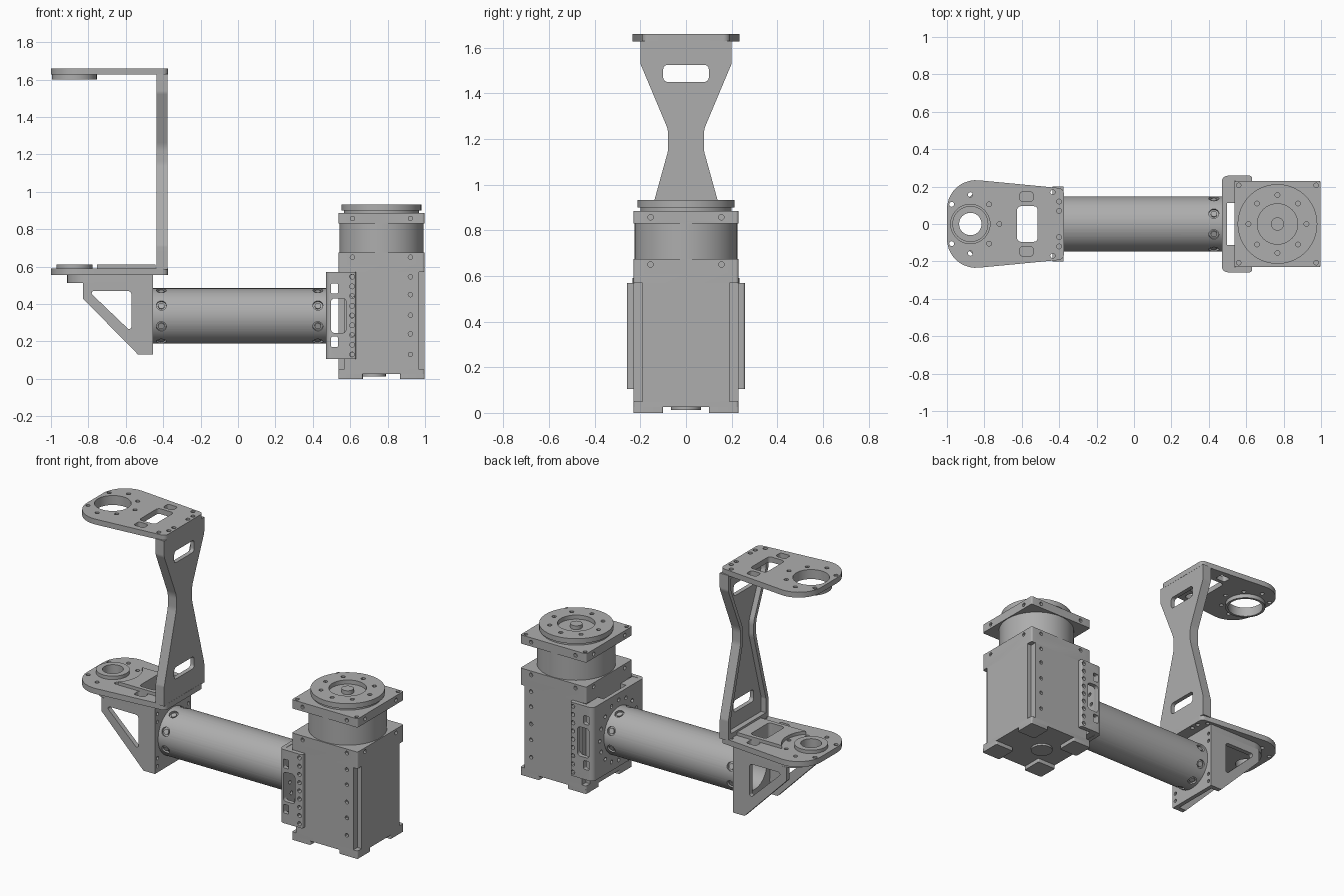
import bpy, bmesh, math
from mathutils import Vector, Matrix

cube = bpy.data.objects.get("Cube")
if cube:
    bpy.data.objects.remove(cube, do_unlink=True)

grey = bpy.data.materials.new("machined_grey")
grey.use_nodes = True
grey.diffuse_color = (0.42, 0.42, 0.42, 1)
grey.node_tree.nodes["Principled BSDF"].inputs["Base Color"].default_value = (0.42, 0.42, 0.42, 1)
parts = []


# ---- helpers ----
def place(axis, a, b, h):
    return {"x": (h, a, b), "y": (a, h, b), "z": (a, b, h)}[axis]


def add_prism(bm, pts, axis, lo, hi):
    low = [bm.verts.new(place(axis, a, b, lo)) for a, b in pts]
    high = [bm.verts.new(place(axis, a, b, hi)) for a, b in pts]
    faces = [bm.faces.new(low), bm.faces.new(high)]
    for i in range(len(pts)):
        j = (i + 1) % len(pts)
        faces.append(bm.faces.new((low[i], low[j], high[j], high[i])))
    bmesh.ops.recalc_face_normals(bm, faces=faces)


def solid(name, *prisms):
    """One object from (outline, axis, low, high) prisms."""
    bm = bmesh.new()
    for p in prisms:
        add_prism(bm, *p)
    mesh = bpy.data.meshes.new(name)
    bm.to_mesh(mesh)
    bm.free()
    mesh.materials.append(grey)
    ob = bpy.data.objects.new(name, mesh)
    bpy.context.collection.objects.link(ob)
    parts.append(ob)
    return ob


def circle(a, b, r, n=32):
    return [(a + r * math.cos(2 * math.pi * i / n), b + r * math.sin(2 * math.pi * i / n)) for i in range(n)]


def fillet(corners, n=6):
    """Outline from (a, b, radius) corners."""
    out = []
    for i, (a, b, r) in enumerate(corners):
        p = Vector((a, b))
        u = (Vector(corners[i - 1][:2]) - p).normalized()
        v = (Vector(corners[(i + 1) % len(corners)][:2]) - p).normalized()
        if r == 0:
            out.append((a, b))
            continue
        t = r / math.tan(u.angle(v) / 2)
        c = p + (u + v).normalized() * (r / math.sin(u.angle(v) / 2))
        s, e = p + u * t - c, p + v * t - c
        turn = math.atan2(s.x * e.y - s.y * e.x, s.dot(e))
        for k in range(n + 1):
            q = c + Matrix.Rotation(turn * k / n, 2) @ s
            out.append((q.x, q.y))
    return out


def rect(a0, a1, b0, b1, r=0):
    return fillet([(a0, b0, r), (a1, b0, r), (a1, b1, r), (a0, b1, r)])


def cut(ob, cutter):
    mod = ob.modifiers.new("cut", "BOOLEAN")
    mod.operation, mod.solver, mod.object = "DIFFERENCE", "EXACT", cutter
    bpy.context.view_layer.objects.active = ob
    bpy.ops.object.modifier_apply(modifier=mod.name)
    parts.remove(cutter)
    bpy.data.objects.remove(cutter, do_unlink=True)


def cut_prisms(ob, prisms):
    cut(ob, solid("cutter", *prisms))


SIDES = (-1, 1)
MX, HALF, TZ = 0.767, 0.23, 0.336   # motor centre, motor half width, tube height


def side_holes(offsets, heights, r=0.012):
    """Shallow holes on all four faces of the motor."""
    out = []
    for z in heights:
        for o in offsets:
            for s in SIDES:
                f = s * HALF
                out.append((circle(MX + o, z, r, 12), "y", f - 0.02, f + 0.02))
    return out


# ---- motor housing ----
e, n1, n2 = HALF, 0.19, 0.2
quarter = [(e, n1), (n2, n1), (n2, e)]
notched = []
for sx, sy in ((1, 1), (-1, 1), (-1, -1), (1, -1)):
    q = [(MX + sx * a, sy * b) for a, b in quarter]
    notched += q if sx * sy > 0 else q[::-1]
body = solid("motor_body", (notched, "z", 0.05, 0.57))
cut_prisms(body, side_holes((-0.155, 0.155), (0.13, 0.24, 0.34, 0.45, 0.545)))

square = rect(MX - e, MX + e, -e, e, 0.012)


def face_holes(z):
    ends = [(circle(y, z, 0.012, 12), "x", MX + s * e - 0.02, MX + s * e + 0.02)
            for y in (-0.155, 0.155) for s in SIDES]
    return side_holes((-0.155, 0.155), (z,)) + ends


head = solid("motor_head", (square, "z", 0.57, 0.675))
cut_prisms(head, face_holes(0.65))
solid("motor_base", (square, "z", 0.025, 0.05))
solid("motor_feet", *[(rect(*sorted((MX + sx * 0.1, MX + sx * e)), *sorted((sy * 0.1, sy * e)), 0.008), "z", 0, 0.026)
                      for sx in SIDES for sy in SIDES])
solid("base_cap", (circle(0.725, 0, 0.065), "z", 0.012, 0.03))
solid("gear_drum", (circle(MX, 0, 0.225, 64), "z", 0.67, 0.835))
flange = solid("motor_flange", (square, "z", 0.83, 0.885))
cut_prisms(flange, face_holes(0.857) + [(circle(MX + sx * 0.207, sy * 0.207, 0.012, 12), "z", 0.86, 0.9)
                                        for sx in SIDES for sy in SIDES])

# ---- output disc ----
solid("output_collar", (circle(MX, 0, 0.2, 64), "z", 0.88, 0.902))
disc = solid("output_disc", (circle(MX, 0, 0.213, 64), "z", 0.9, 0.932))
cut_prisms(disc, [(circle(MX, 0, 0.108, 48), "z", 0.906, 0.95)] +
           [(circle(MX + x, y, 0.013, 12), "z", 0.91, 0.95) for x, y in circle(0, 0, 0.155, 8)])
solid("output_hub", (circle(MX, 0, 0.035, 24), "z", 0.9, 0.93))

# ---- channel bracket holding the motor ----
outline = []
channel = fillet([(0.63, 0.258, 0.01), (0.47, 0.258, 0.03), (0.47, -0.258, 0.03), (0.63, -0.258, 0.01),
                  (0.63, -0.231, 0), (0.496, -0.231, 0.01), (0.496, 0.231, 0.01), (0.63, 0.231, 0)])
bracket = solid("motor_bracket", (channel, "z", 0.105, 0.57))
windows = [(rect(0.497, 0.578, 0.245, 0.43, 0.02), "y", -0.3, 0.3)]
windows += [(rect(0.497, 0.535, z, z + 0.055, 0.008), "y", -0.3, 0.3) for z in (0.17, 0.455)]
windows += [(circle(0.61, 0.13 + 0.052 * i, 0.013, 12), "y", -0.3, 0.3) for i in range(9)]
cut_prisms(bracket, windows)
cut_prisms(bracket, [(circle(y, z, 0.012, 12), "x", 0.4, 0.53) for y, z in circle(0, TZ, 0.19, 16)])
solid("bracket_spacers", *[(rect(0.49, 0.537, *sorted((s * 0.113, s * 0.231))), "z", z, z + 0.045)
                           for s in SIDES for z in (0.107, 0.523)])

# ---- tube with countersunk screws ----
tube = solid("arm_tube", (circle(0, TZ, 0.148, 64), "x", -0.456, 0.471))
cut_prisms(tube, [(circle(0, TZ, 0.12, 48), "x", -0.6, -0.3)])


def screw_ring(name, r, inner, outer):
    ob = solid(name, *[(circle(x, 0, r, 16), "z", inner, outer) for x in (-0.41, 0.427) for _ in range(8)])
    per = len(ob.data.vertices) // 16
    for i, v in enumerate(ob.data.vertices):
        turn = Matrix.Rotation(math.radians(22.5 + 45 * ((i // per) % 8)), 4, "X")
        v.co = turn @ v.co + Vector((0, 0, TZ))
    return ob


cut(tube, screw_ring("cutter", 0.027, 0.134, 0.2))
screw_ring("tube_screws", 0.017, 0.13, 0.143)

# ---- gusseted tube mount ----
mount = solid("mount_plate", (rect(-0.18, 0.18, 0.13, 0.54), "x", -0.482, -0.455))
cut_prisms(mount, [(circle(0, TZ, 0.12, 48), "x", -0.6, -0.4)] +
           [(circle(s * 0.155, z, 0.011, 12), "x", -0.6, -0.4) for s in SIDES for z in (0.17, 0.22, 0.45, 0.5)])
triangle = [(-0.83, 0.515), (-0.83, 0.43), (-0.535, 0.13), (-0.48, 0.13), (-0.48, 0.515)]
hole = fillet([(-0.8, 0.47, 0.012), (-0.57, 0.47, 0.02), (-0.57, 0.25, 0.012)])
for s, side in ((1, "back"), (-1, "front")):
    gusset = solid(side + "_gusset", (triangle, "y", *sorted((s * 0.15, s * 0.18))))
    cut_prisms(gusset, [(hole, "y", -0.3, 0.3)])
window = (rect(-0.625, -0.515, -0.095, 0.095, 0.02), "z", 0.4, 2)
shelf = solid("mount_shelf", (fillet([(-0.455, -0.18, 0), (-0.455, 0.18, 0), (-0.915, 0.18, 0.12), (-0.915, -0.18, 0.12)]),
                              "z", 0.512, 0.556))
cut_prisms(shelf, [window, (circle(-0.875, 0, 0.06), "z", 0.4, 0.7)])

# ---- yoke plates ----
plate = fillet([(-0.375, -0.19, 0.03), (-0.375, 0.19, 0.03), (-0.86, 0.238, 0.14),
                (-1.0, 0.225, 0.01), (-1.0, -0.225, 0.01), (-0.86, -0.238, 0.14)][:2] +
               [(-1.0, 0.25, 0.155), (-1.0, -0.25, 0.155)], 10)
HX = -0.875
for name, lo, hi, bore in (("lower_yoke_plate", 0.555, 0.59, 0.06), ("upper_yoke_plate", 1.626, 1.66, 0.105)):
    ob = solid(name, (plate, "z", lo, hi))
    spots = [(HX + sx * 0.1, sy * 0.105) for sx in SIDES for sy in SIDES]
    spots += [(x, s * y) for x, y in ((HX, 0.157), (-0.435, 0.17), (-0.4, 0.12), (-0.4, 0.07)) for s in SIDES]
    spots.append((-0.72, 0))
    holes = [window, (circle(HX, 0, bore, 48), "z", 0.4, 2)]
    holes += [(circle(x, y, 0.013, 12), "z", 0.4, 2) for x, y in spots]
    holes += [(rect(-0.61, -0.54, s * 0.146 - 0.026, s * 0.146 + 0.026, 0.015), "z", 0.4, 2) for s in SIDES]
    cut_prisms(ob, holes)
for name, lo, hi, r, bore in (("lower_bearing_ring", 0.588, 0.612, 0.096, 0.06),
                              ("upper_bearing_ring", 1.6, 1.628, 0.12, 0.105)):
    ring = solid(name, (circle(HX, 0, r, 48), "z", lo, hi))
    cut_prisms(ring, [(circle(HX, 0, bore, 48), "z", 0.4, 2)])
pad = solid("lower_yoke_pad", (rect(-0.76, -0.44, -0.12, 0.12), "z", 0.588, 0.61))
cut_prisms(pad, [window, (circle(HX, 0, 0.17, 48), "z", 0.4, 2)])

# ---- hourglass yoke web with a pocket on the inner side ----


def hourglass(inset, z0, z1):
    side = [(0.2, z0, 0), (0.2, 0.71, 0.05), (0.078, 1.15, 0.12), (0.078, 1.24, 0.12), (0.2, 1.53, 0.05), (0.2, z1, 0)]
    side = [(y - inset, z, r) for y, z, r in side]
    return fillet(side + [(-y, z, r) for y, z, r in side[::-1]])


web = solid("yoke_web", (hourglass(0, 0.585, 1.63), "x", -0.436, -0.376))
cut_prisms(web, [(hourglass(0.025, 0.62, 1.6), "x", -0.5, -0.403)])
cut_prisms(web, [(rect(-0.1, 0.1, z, z + 0.075, 0.02), "x", -0.5, -0.3) for z in (0.715, 1.45)])

# ---- smooth round surfaces, keep sharp edges ----
bpy.ops.object.select_all(action="DESELECT")
for ob in parts:
    ob.select_set(True)
bpy.context.view_layer.objects.active = parts[0]
bpy.ops.object.shade_smooth_by_angle(angle=math.radians(30))
